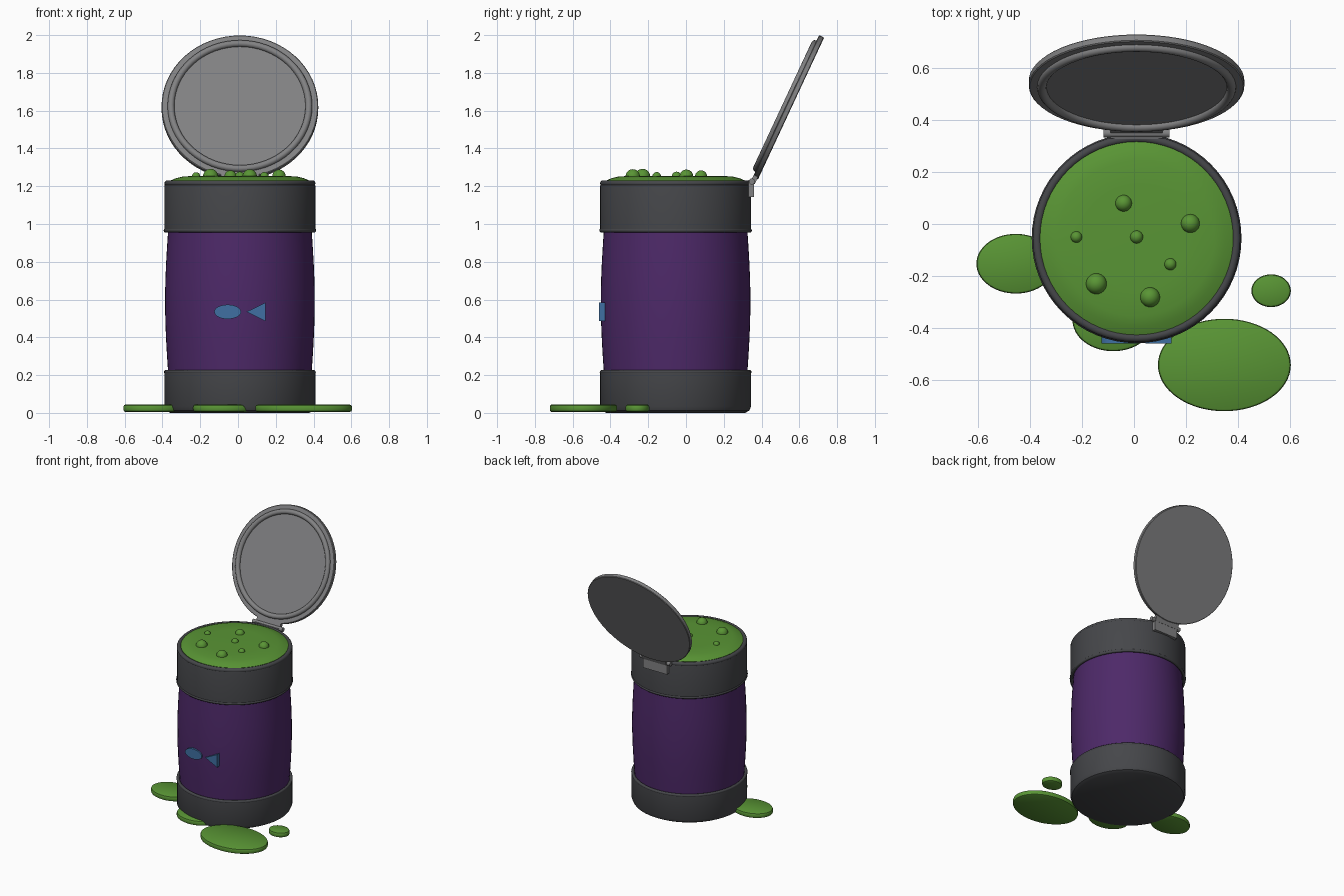
import bpy, bmesh, math
from mathutils import Matrix, Vector

if "Cube" in bpy.data.objects:
    bpy.data.objects.remove(bpy.data.objects["Cube"])

CX, CY = 0.01, -0.055          # barrel axis


def material(name, rgb):
    m = bpy.data.materials.new(name)
    m.diffuse_color = (*rgb, 1)
    m.use_nodes = True
    m.node_tree.nodes["Principled BSDF"].inputs["Base Color"].default_value = m.diffuse_color
    return m


GREEN = material("slime_green", (0.10, 0.30, 0.035))
PURPLE = material("body_purple", (0.075, 0.022, 0.14))
DARK = material("band_dark", (0.06, 0.062, 0.068))
GREY = material("lid_grey", (0.22, 0.22, 0.225))
BLUE = material("emblem_blue", (0.05, 0.16, 0.36))


def finish(bm, name, mat, matrix=None, angle=35):
    bmesh.ops.recalc_face_normals(bm, faces=bm.faces)
    if matrix:
        bm.transform(matrix)
    me = bpy.data.meshes.new(name)
    bm.to_mesh(me)
    bm.free()
    me.materials.append(mat)
    ob = bpy.data.objects.new(name, me)
    bpy.context.collection.objects.link(ob)
    bpy.ops.object.select_all(action='DESELECT')
    ob.select_set(True)
    bpy.context.view_layer.objects.active = ob
    bpy.ops.object.shade_smooth_by_angle(angle=math.radians(angle))
    return ob


def lathe(name, profile, mat, matrix, n=64, closed=False):
    """Revolve (r, z) points about z; open profiles are capped at both ends."""
    bm = bmesh.new()
    rings = [[bm.verts.new((r * math.cos(2 * math.pi * i / n),
                            r * math.sin(2 * math.pi * i / n), z))
              for i in range(n)] for r, z in profile]
    pairs = list(zip(rings, rings[1:]))
    if closed:
        pairs.append((rings[-1], rings[0]))
    else:
        bm.faces.new(rings[0])
        bm.faces.new(rings[-1])
    for a, b in pairs:
        for i in range(n):
            j = (i + 1) % n
            bm.faces.new((a[i], a[j], b[j], b[i]))
    return finish(bm, name, mat, matrix)


def bead(name, major, minor, z, mat, matrix, k=12):
    pts = [(major + minor * math.cos(2 * math.pi * i / k),
            z + minor * math.sin(2 * math.pi * i / k)) for i in range(k)]
    return lathe(name, pts, mat, matrix, closed=True)


def plate(name, outline, y0, y1, mat):
    """Extrude an (x, z) outline between two y depths."""
    bm = bmesh.new()
    f = bm.faces.new([bm.verts.new((x, y0, z)) for x, z in outline])
    ext = bmesh.ops.extrude_face_region(bm, geom=[f])
    verts = [v for v in ext["geom"] if isinstance(v, bmesh.types.BMVert)]
    bmesh.ops.translate(bm, verts=verts, vec=(0, y1 - y0, 0))
    return finish(bm, name, mat)


AXIS = Matrix.Translation((CX, CY, 0))

# Barrel: bulging body between two dark bands
body = [(0.379 + 0.017 * math.sin(math.pi * i / 12), 0.20 + 0.78 * i / 12)
        for i in range(13)]
lathe("barrel_body", body, PURPLE, AXIS)
lathe("bottom_band", [(0.368, 0), (0.39, 0.012), (0.40, 0.035), (0.40, 0.21),
                      (0.37, 0.21)], DARK, AXIS)
lathe("top_band", [(0.37, 0.965), (0.40, 0.965), (0.40, 1.20), (0.395, 1.22),
                   (0.37, 1.22)], DARK, AXIS)
bead("bottom_band_bead", 0.391, 0.011, 0.216, DARK, AXIS)
bead("top_band_bead", 0.393, 0.011, 0.966, DARK, AXIS)
bead("rim_bead", 0.384, 0.016, 1.215, DARK, AXIS)

# Slime surface with bubbles
lathe("slime_surface", [(0.365, 1.19), (0.372, 1.228), (0.34, 1.242),
                        (0.30, 1.252), (0.20, 1.255)], GREEN, AXIS)
bubbles = [(-0.04, 0.08, 0.032), (0.217, 0.002, 0.036), (-0.222, -0.05, 0.022),
           (0.01, -0.05, 0.025), (0.14, -0.155, 0.023), (-0.145, -0.23, 0.040),
           (0.062, -0.282, 0.038)]
for i, (x, y, r) in enumerate(bubbles):
    bm = bmesh.new()
    bmesh.ops.create_uvsphere(bm, u_segments=24, v_segments=14, radius=r)
    finish(bm, f"slime_bubble_{i + 1}", GREEN,
           Matrix.Translation((x, y, 1.252)), 60)

# Puddles on the ground
puddles = [(-0.455, -0.153, 0.152, 0.115), (-0.08, -0.37, 0.157, 0.120),
           (0.348, -0.543, 0.256, 0.178), (0.528, -0.257, 0.076, 0.063)]
for i, (x, y, rx, ry) in enumerate(puddles):
    e = 0.012 / rx
    prof = [(1 - e, 0.005), (1 - 0.3 * e, 0.009), (1, 0.017), (1, 0.032),
            (1 - 0.3 * e, 0.04), (1 - e, 0.044)]
    lathe(f"slime_puddle_{i + 1}", prof, GREEN,
          Matrix.Translation((x, y, 0)) @ Matrix.Diagonal((rx, ry, 1, 1)))

# Fish-shaped emblem on the front
oval = [(-0.055 + 0.071 * math.cos(2 * math.pi * i / 32),
         0.535 + 0.038 * math.sin(2 * math.pi * i / 32)) for i in range(32)]
plate("emblem_oval", oval, -0.46, -0.43, BLUE)
plate("emblem_tail", [(0.045, 0.535), (0.145, 0.486), (0.145, 0.584)],
      -0.46, -0.43, BLUE)

# Open lid, tilted back; local +z faces the front
LID = Matrix.Translation((CX, 0.556, 1.611)) @ Matrix.Rotation(math.radians(65), 4, 'X')
lathe("lid_disc", [(0.411, 0), (0.415, 0.004), (0.415, 0.026), (0.411, 0.03)],
      GREY, LID)
bead("lid_inner_ring", 0.365, 0.018, 0.032, GREY, LID)

# Hinge: plate on the band, pin, and leaf up to the lid
def box(name, size, matrix):
    bm = bmesh.new()
    bmesh.ops.create_cube(bm, size=1)
    bmesh.ops.scale(bm, vec=Vector(size), verts=bm.verts)
    finish(bm, name, DARK if name == "hinge_pin" else GREY, matrix)


box("hinge_plate", (0.20, 0.03, 0.09), Matrix.Translation((CX, 0.345, 1.187)))
box("hinge_leaf", (0.20, 0.025, 0.07), Matrix.Translation((CX, 0.367, 1.248))
    @ Matrix.Rotation(math.radians(-25), 4, 'X'))
lathe("hinge_pin", [(0.016, -0.127), (0.016, 0.127)], GREY,
      Matrix.Translation((CX, 0.349, 1.225)) @ Matrix.Rotation(math.pi / 2, 4, 'Y'), 20)
